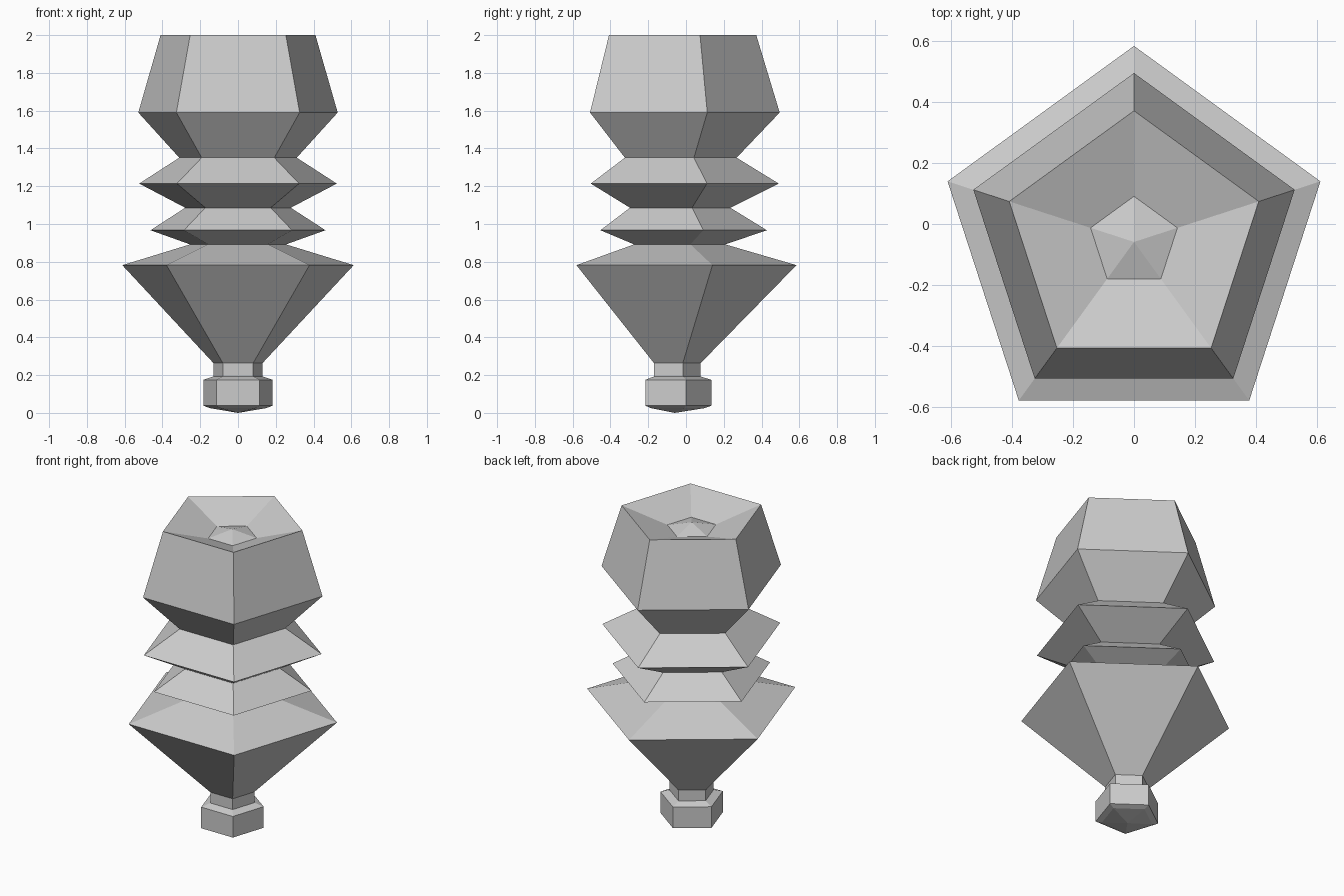
import bpy, bmesh
from math import sin, cos, tau

if "Cube" in bpy.data.objects:
    bpy.data.objects.remove(bpy.data.objects["Cube"])

SIDES = 5
CENTRE_Y = -0.059  # pentagon axis, so that the bounding box is centred on y = 0


def lathe(name, profile):
    """Five-sided flat-shaded shell from (radius, z) points, bottom to top, one corner at the back."""
    bm = bmesh.new()
    rings = []
    for r, z in profile:
        if r == 0:
            rings.append([bm.verts.new((0, 0, z))] * SIDES)
        else:
            rings.append([bm.verts.new((-r * sin(tau * i / SIDES), r * cos(tau * i / SIDES), z))
                          for i in range(SIDES)])
    for low, high in zip(rings, rings[1:]):
        for i in range(SIDES):
            j = (i + 1) % SIDES
            corners = [low[i], low[j], high[j], high[i]]
            bm.faces.new(list(dict.fromkeys(corners)))
    mesh = bpy.data.meshes.new(name)
    bm.to_mesh(mesh)
    bm.free()
    obj = bpy.data.objects.new(name, mesh)
    obj.location.y = CENTRE_Y
    bpy.context.collection.objects.link(obj)
    return obj


# Parts share their end rings, so together they form one closed skin
lathe("foot_knob", [(0, 0), (0.156, 0.025), (0.193, 0.038), (0.193, 0.175), (0.136, 0.193)])
lathe("neck", [(0.136, 0.193), (0.136, 0.263)])
lathe("lower_cone", [(0.136, 0.263), (0.644, 0.782), (0.267, 0.892)])
lathe("small_rib", [(0.267, 0.892), (0.487, 0.967), (0.294, 1.086)])
lathe("large_rib", [(0.294, 1.086), (0.55, 1.214), (0.327, 1.351)])
lathe("head", [(0.327, 1.351), (0.555, 1.59), (0.431, 2.0)])

# Sunken top with a low pyramid in the middle
lathe("top_dish", [(0.431, 2.0), (0.15, 1.912), (0, 1.95)])
